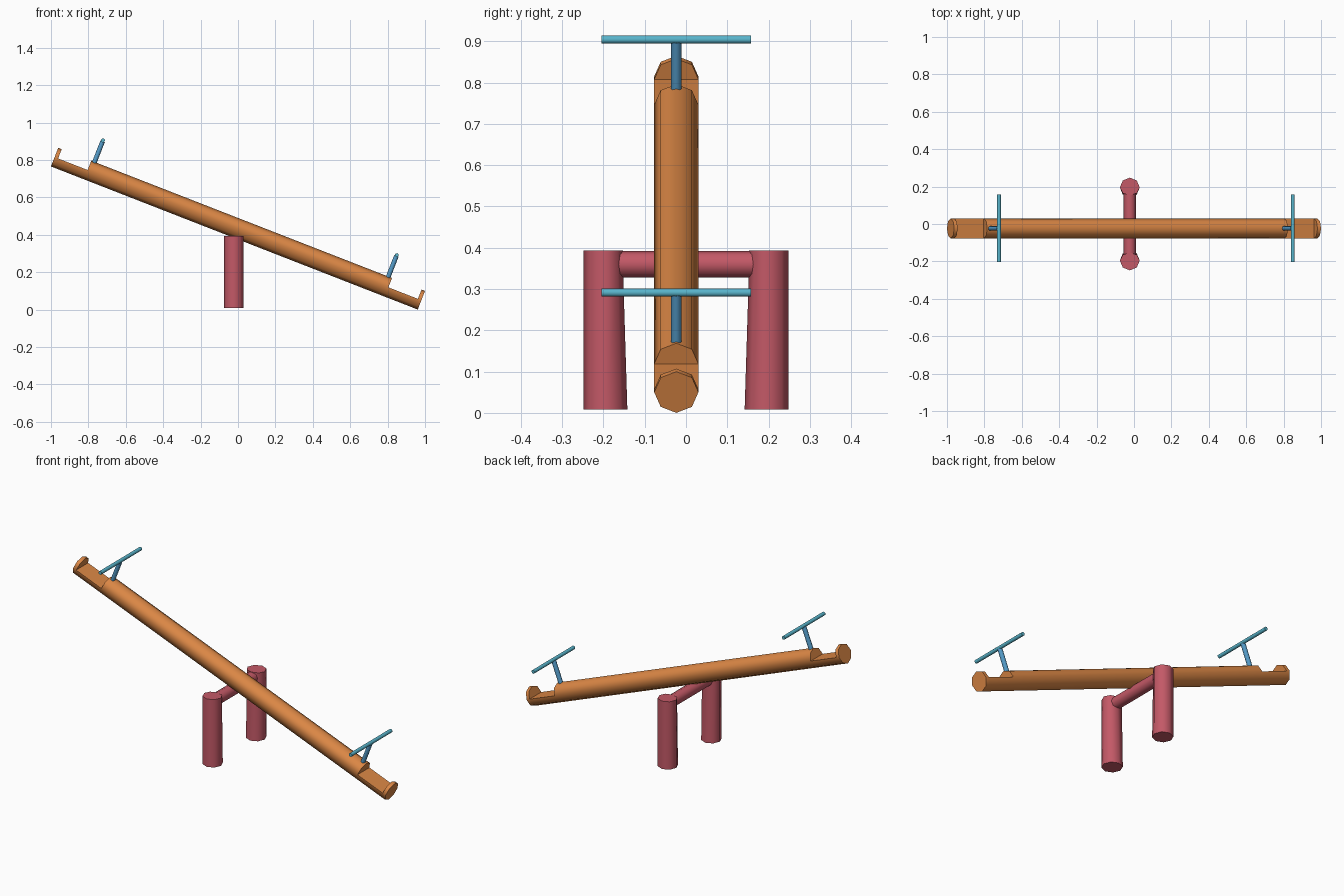
import bpy, bmesh, math
from mathutils import Vector, Matrix

if "Cube" in bpy.data.objects:
    bpy.data.objects.remove(bpy.data.objects["Cube"])

ANGLE = math.atan2(0.765, 1.961)      # tilt of the beam
CY = -0.0235                          # beam centre line in y
TILT = Matrix.Translation((0, CY, 0.4325)) @ Matrix.Rotation(ANGLE, 4, 'Y')


def material(name, rgb):
    m = bpy.data.materials.new(name)
    m.diffuse_color = (*rgb, 1)
    m.use_nodes = True
    m.node_tree.nodes["Principled BSDF"].inputs["Base Color"].default_value = m.diffuse_color
    return m


ORANGE = material("orange wood", (0.71, 0.243, 0.06))
RED = material("red metal", (0.55, 0.10, 0.135))
BLUE = material("blue metal", (0.09, 0.33, 0.58))
CYAN = material("cyan grip", (0.10, 0.46, 0.60))


def finish(bm, name, mat, matrix=None):
    bmesh.ops.remove_doubles(bm, verts=bm.verts, dist=1e-5)
    bmesh.ops.recalc_face_normals(bm, faces=bm.faces)
    if matrix:
        bm.transform(matrix)
    me = bpy.data.meshes.new(name)
    bm.to_mesh(me)
    bm.free()
    ob = bpy.data.objects.new(name, me)
    bpy.context.collection.objects.link(ob)
    me.materials.append(mat)
    bpy.ops.object.select_all(action='DESELECT')
    ob.select_set(True)
    bpy.context.view_layer.objects.active = ob
    bpy.ops.object.shade_smooth_by_angle(angle=math.radians(50))
    return ob


def loft(bm, rings):
    """Join rings of points with quads and cap both ends."""
    rows = [[bm.verts.new(p) for p in r] for r in rings]
    n = len(rows[0])
    for a, b in zip(rows, rows[1:]):
        for i in range(n):
            j = (i + 1) % n
            bm.faces.new((a[i], a[j], b[j], b[i]))
    bm.faces.new(rows[0])
    bm.faces.new(rows[-1])


def octagon():
    return [(math.cos(i * math.pi / 4), math.sin(i * math.pi / 4)) for i in range(8)]


def rod(name, mat, a, b, r, matrix=None):
    a, b = Vector(a), Vector(b)
    q = (b - a).to_track_quat('Z', 'Y')
    bm = bmesh.new()
    loft(bm, [[p + q @ Vector((c * r, s * r, 0)) for c, s in octagon()] for p in (a, b)])
    return finish(bm, name, mat, matrix)


# Log beam: the upper half is flattened to make a seat notch near each end
R, L, STEP, LIP = 0.0535, 1.0525, 0.863, 0.02
half = [(STEP, False), (STEP, True), (L - LIP, True), (L - LIP, False), (L, False)]
stations = [(-u, f) for u, f in reversed(half)] + half
bm = bmesh.new()
loft(bm, [[(u, c * R, min(s * R, 0) if flat else s * R) for c, s in octagon()]
          for u, flat in stations])
finish(bm, "seesaw_beam", ORANGE, TILT)

# T-shaped handles
for side, label in ((-1, "left"), (1, "right")):
    u = side * 0.844 if side < 0 else 0.842
    rod(label + "_handle_post", BLUE, (u, 0, 0.02), (u, 0, 0.172), 0.0125, TILT)
    rod(label + "_handle_grip", CYAN, (u, -0.181, 0.177), (u, 0.181, 0.177), 0.0105, TILT)

# Support frame: two thick legs, slightly narrowed on the inside, and a crossbar
LX, LY, LR, TOP = -0.0225, 0.195, 0.053, 0.393
for side, label in ((-1, "front"), (1, "back")):
    bm = bmesh.new()
    rings = []
    for z, inner in ((0.008, LR), (0.33, 0.043), (TOP, 0.043)):
        rings.append([(LX + c * LR, side * (LY - (s * inner if s > 0 else s * LR)), z)
                      for c, s in octagon()])
    loft(bm, rings)
    finish(bm, label + "_leg", RED)
rod("crossbar", RED, (LX, -LY, 0.360), (LX, LY, 0.360), 0.0325)
